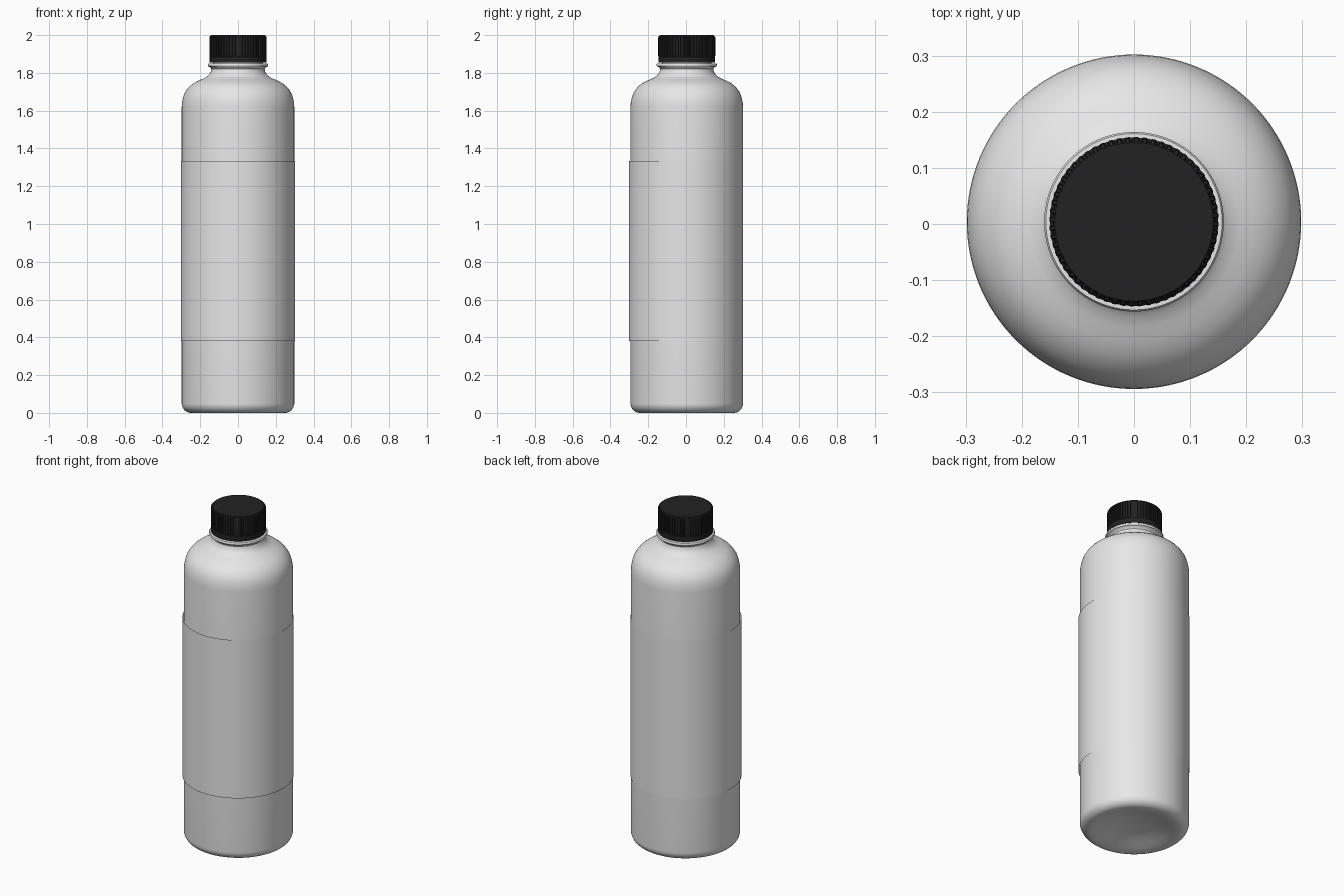
import bpy, bmesh, math

if "Cube" in bpy.data.objects:
    bpy.data.objects.remove(bpy.data.objects["Cube"])

SEG = 128
BODY_Y = 0.004      # bottle sits slightly behind the label's axis


def material(name, rgb):
    m = bpy.data.materials.new(name)
    m.diffuse_color = (*rgb, 1.0)
    m.use_nodes = True
    m.node_tree.nodes["Principled BSDF"].inputs["Base Color"].default_value = m.diffuse_color
    return m


white = material("white_plastic", (0.8, 0.8, 0.8))
black = material("black_plastic", (0.016, 0.016, 0.016))


def finish(name, bm, mat, angle):
    mesh = bpy.data.meshes.new(name)
    bm.to_mesh(mesh)
    bm.free()
    mesh.materials.append(mat)
    obj = bpy.data.objects.new(name, mesh)
    bpy.context.collection.objects.link(obj)
    bpy.ops.object.select_all(action='DESELECT')
    bpy.context.view_layer.objects.active = obj
    obj.select_set(True)
    bpy.ops.object.shade_smooth_by_angle(angle=math.radians(angle))
    return obj


def add_rings(bm, rings):
    """Bridge successive closed rings; each ring is a list of coordinates."""
    loops = [[bm.verts.new(co) for co in ring] for ring in rings]
    for a, b in zip(loops, loops[1:]):
        n = len(a)
        for i in range(n):
            j = (i + 1) % n
            bm.faces.new((a[i], a[j], b[j], b[i]))
    return loops


def circle(r, z, y=0.0):
    return [(r * math.cos(2 * math.pi * i / SEG),
             y + r * math.sin(2 * math.pi * i / SEG), z) for i in range(SEG)]


def lathe(name, profile, mat, y=0.0, caps=True, angle=40):
    bm = bmesh.new()
    loops = add_rings(bm, [circle(r, z, y) for r, z in profile])
    if caps:
        bm.faces.new(loops[0][::-1])
        bm.faces.new(loops[-1])
    return finish(name, bm, mat, angle)


# Bottle: dished base, rounded foot, straight wall, domed shoulder, neck
R, FOOT = 0.298, 0.05
profile = [(0.02, 0.04), (0.08, 0.037), (0.13, 0.028), (0.18, 0.014),
           (0.215, 0.004), (0.235, 0.0005)]
profile += [(R - FOOT + FOOT * math.sin(a), FOOT - FOOT * math.cos(a))
            for a in (math.pi / 2 * i / 8 for i in range(9))]
profile += [(R, 1.62), (0.2965, 1.64), (0.292, 1.665), (0.284, 1.69),
            (0.272, 1.71), (0.256, 1.729), (0.236, 1.745), (0.212, 1.758),
            (0.188, 1.768), (0.168, 1.778), (0.153, 1.791), (0.144, 1.806),
            (0.141, 1.820), (0.146, 1.829), (0.158, 1.835), (0.160, 1.840),
            (0.160, 1.845), (0.157, 1.849), (0.132, 1.850), (0.132, 1.94)]
lathe("bottle", profile, white, BODY_Y)

# Label: a thin sleeve around the straight wall
lathe("label", [(0.303, 0.38), (0.303, 1.333)], white, 0.0, caps=False)


# Cap: smooth lower band, ribbed grip, softened top edge
RIBS = 60


def ribbed(outer, inner, z):
    ring = []
    for i in range(RIBS):
        for frac, r in ((0.05, inner), (0.45, inner), (0.55, outer), (0.95, outer)):
            a = 2 * math.pi * (i + frac) / RIBS
            ring.append((r * math.cos(a), BODY_Y + r * math.sin(a), z))
    return ring


bm = bmesh.new()
rings = [ribbed(0.150, 0.150, 1.855), ribbed(0.150, 0.150, 1.885),
         ribbed(0.151, 0.145, 1.890), ribbed(0.151, 0.145, 1.986),
         ribbed(0.149, 0.144, 1.994), ribbed(0.141, 0.141, 2.0)]
loops = add_rings(bm, rings)
bm.faces.new(loops[0][::-1])
bm.faces.new(loops[-1])
finish("cap", bm, black, 30)
